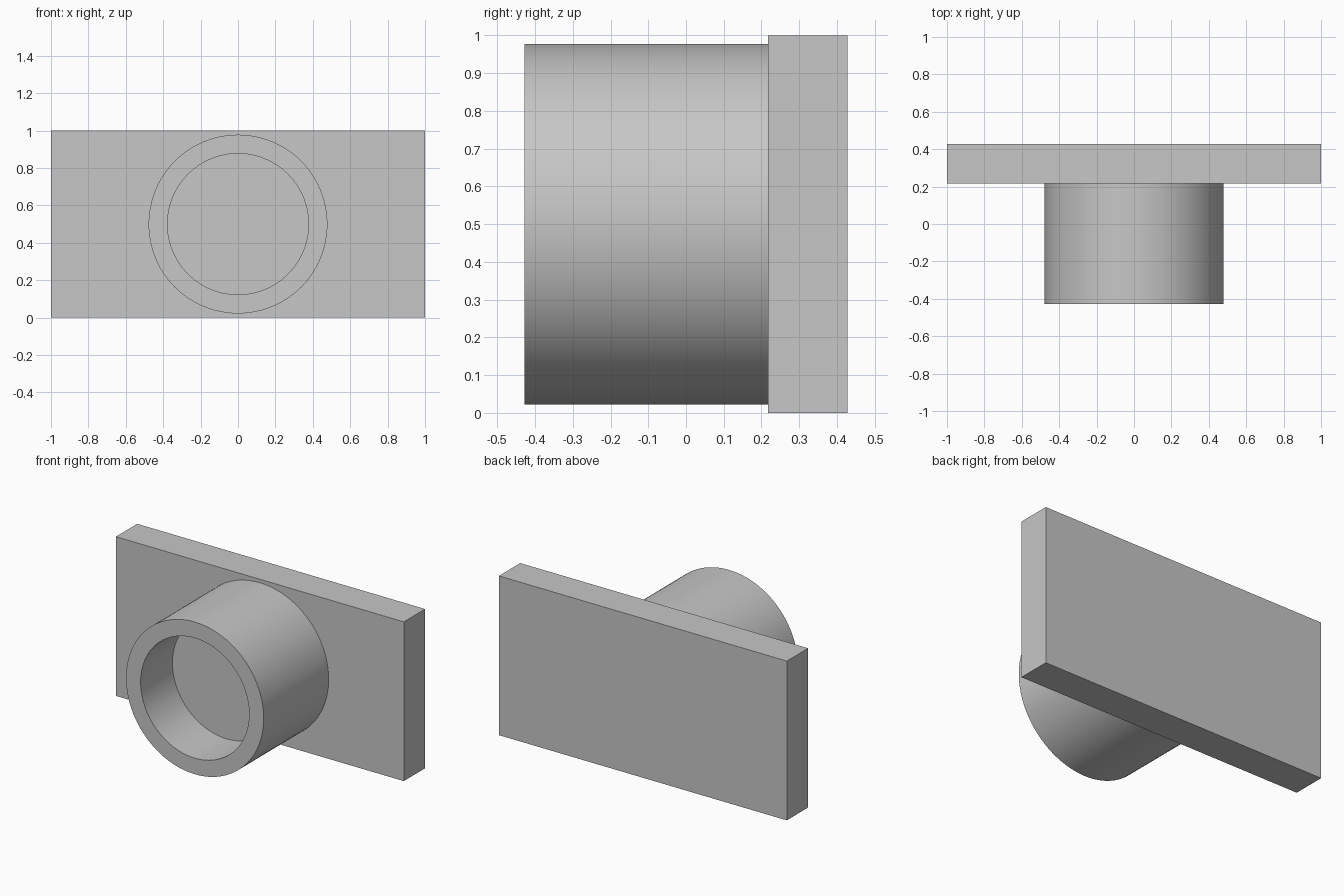
import bpy
import bmesh
import math
from mathutils import Matrix, Vector

default = bpy.data.objects.get("Cube")
if default:
    bpy.data.objects.remove(default, do_unlink=True)

FRONT, PLATE_FRONT, BACK = -0.428, 0.217, 0.428
OUTER, BORE, BORE_FLOOR = 0.478, 0.377, -0.112
HEIGHT = 1.0

grey = bpy.data.materials.new("plain grey")
grey.use_nodes = True
colour = (0.57, 0.57, 0.57, 1)
grey.diffuse_color = colour
grey.node_tree.nodes["Principled BSDF"].inputs["Base Color"].default_value = colour


def make_object(name, bm):
    bmesh.ops.recalc_face_normals(bm, faces=bm.faces)
    mesh = bpy.data.meshes.new(name)
    bm.to_mesh(mesh)
    bm.free()
    mesh.materials.append(grey)
    obj = bpy.data.objects.new(name, mesh)
    bpy.context.collection.objects.link(obj)
    return obj


# Rectangular mounting plate
bm = bmesh.new()
size = Vector((2, BACK - PLATE_FRONT, HEIGHT))
centre = Vector((0, (BACK + PLATE_FRONT) / 2, HEIGHT / 2))
bmesh.ops.create_cube(bm, size=1, matrix=Matrix.Translation(centre) @ Matrix.Diagonal(size).to_4x4())
plate = make_object("mounting_plate", bm)

# Round boss with a blind bore, turned from a profile of (radius, y)
bm = bmesh.new()
profile = [(0, BORE_FLOOR), (BORE, BORE_FLOOR), (BORE, FRONT), (OUTER, FRONT), (OUTER, PLATE_FRONT)]
verts = [bm.verts.new((r, y, HEIGHT / 2)) for r, y in profile]
edges = [bm.edges.new(pair) for pair in zip(verts, verts[1:])]
bmesh.ops.spin(bm, geom=verts + edges, cent=(0, 0, HEIGHT / 2), axis=(0, 1, 0),
               angle=math.tau, steps=96, use_merge=True)
bmesh.ops.remove_doubles(bm, verts=bm.verts, dist=0.0001)
# Closing the end keeps the boss a solid, seated on the plate
bmesh.ops.holes_fill(bm, edges=[e for e in bm.edges if e.is_boundary])
boss = make_object("bored_boss", bm)

bpy.ops.object.select_all(action="DESELECT")
boss.select_set(True)
bpy.context.view_layer.objects.active = boss
bpy.ops.object.shade_smooth_by_angle(angle=math.radians(30))

# Fuse the boss and plate into one solid part
union = plate.modifiers.new("fuse_boss", "BOOLEAN")
union.operation = "UNION"
union.solver = "EXACT"
union.object = boss
plate.modifiers.remove(union)
